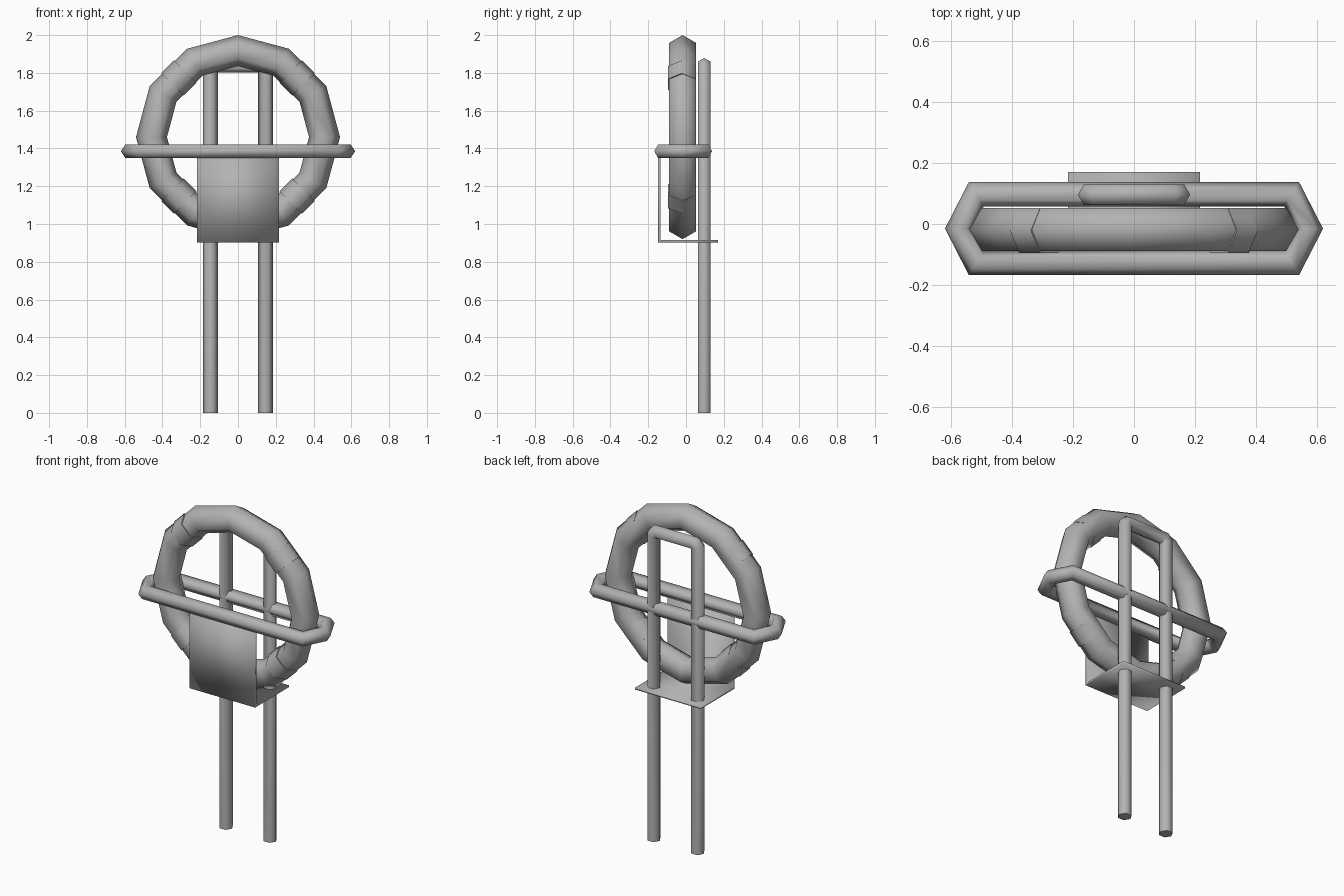
import bpy, bmesh, math
from mathutils import Vector

cube = bpy.data.objects.get("Cube")
if cube:
    bpy.data.objects.remove(cube, do_unlink=True)

grey = bpy.data.materials.new("plain grey")
grey.use_nodes = True
colour = (0.45, 0.45, 0.45, 1)
grey.diffuse_color = colour
grey.node_tree.nodes["Principled BSDF"].inputs["Base Color"].default_value = colour


def finish(name, bm, sharp_angle=80):
    """Turn a bmesh into a smooth object, keeping steep edges sharp."""
    bmesh.ops.recalc_face_normals(bm, faces=bm.faces)
    for face in bm.faces:
        face.smooth = True
    for edge in bm.edges:
        if edge.calc_face_angle(0) > math.radians(sharp_angle):
            edge.smooth = False
    mesh = bpy.data.meshes.new(name)
    bm.to_mesh(mesh)
    bm.free()
    mesh.materials.append(grey)
    obj = bpy.data.objects.new(name, mesh)
    bpy.context.collection.objects.link(obj)
    return obj


def pipe(name, path, normal, radius, closed=False, sides=6):
    """Sweep a hexagon along a flat path with mitred corners."""
    path = [Vector(p) for p in path]
    normal = Vector(normal)
    count = len(path)
    bm = bmesh.new()
    rings = []
    for i, p in enumerate(path):
        before = (p - path[i - 1]).normalized() if closed or i > 0 else None
        after = (path[(i + 1) % count] - p).normalized() if closed or i < count - 1 else None
        before, after = before or after, after or before
        out = (before + after).normalized().cross(normal)
        out /= out.dot(before.cross(normal))
        ring = []
        for k in range(sides):
            a = math.tau * k / sides
            ring.append(bm.verts.new(p + radius * (math.cos(a) * out + math.sin(a) * normal)))
        rings.append(ring)
    for i in range(count if closed else count - 1):
        r, s = rings[i], rings[(i + 1) % count]
        for k in range(sides):
            j = (k + 1) % sides
            bm.faces.new((r[k], r[j], s[j], s[k]))
    if not closed:
        bm.faces.new(rings[0])
        bm.faces.new(rings[-1])
    return finish(name, bm)


# Buoy ring
RING_Y, RING_Z, MAJOR, MINOR = -0.018, 1.46, 0.458, 0.082
bpy.ops.mesh.primitive_torus_add(
    major_segments=12, minor_segments=6, major_radius=MAJOR, minor_radius=MINOR,
    location=(0, RING_Y, RING_Z), rotation=(math.pi / 2, 0, 0))
ring = bpy.context.object
ring.name = "buoy_ring"
ring.data.materials.append(grey)
bpy.ops.object.shade_smooth()

# Four bands wrapped around the ring's diagonal segments
mid = MAJOR * math.cos(math.radians(15)) / math.sqrt(2)
half = 0.034
for side, sx in (("left", 1), ("right", -1)):
    for level, sz in (("upper", 1), ("lower", -1)):
        ends = [(sx * (mid + d), RING_Y - 0.004, RING_Z + sz * (mid - d)) for d in (-half, half)]
        pipe(f"{level}_{side}_band", ends, (0, 1, 0), MINOR + 0.002)

# Support frame: two posts joined by a top bar
POST_X, POST_Y, TOP, CHAMFER = 0.145, 0.096, 1.84, 0.02
half_frame = [(POST_X, POST_Y, 0), (POST_X, POST_Y, TOP - CHAMFER), (POST_X - CHAMFER, POST_Y, TOP)]
frame = half_frame + [(-x, y, z) for x, y, z in reversed(half_frame)]
pipe("post_frame", frame, (0, 1, 0), 0.039)

# Horizontal guard rail around the ring
half_rail = [(0.517, -0.128), (0.575, -0.015), (0.517, 0.098)]
rail = half_rail + [(-x, y) for x, y in reversed(half_rail)]
pipe("guard_rail", [(x, y, 1.385) for x, y in rail], (0, 0, 1), 0.04, closed=True)

# L-shaped bracket: front panel and shelf beneath the ring
FRONT, BACK, BASE, PANEL_TOP, THICK = -0.148, 0.17, 0.902, 1.38, 0.012
profile = [(FRONT, BASE), (BACK, BASE), (BACK, BASE + THICK),
           (FRONT + THICK, BASE + THICK), (FRONT + THICK, PANEL_TOP), (FRONT, PANEL_TOP)]
bm = bmesh.new()
left, right = [[bm.verts.new((x, y, z)) for y, z in profile] for x in (0.217, -0.217)]
for i in range(len(profile)):
    j = (i + 1) % len(profile)
    bm.faces.new((left[i], left[j], right[j], right[i]))
# side edges as two quads each, meeting at the inner corner
for s in (left, right):
    bm.faces.new(s[:4])
    bm.faces.new((s[0], s[3], s[4], s[5]))
finish("bracket", bm, 180)
